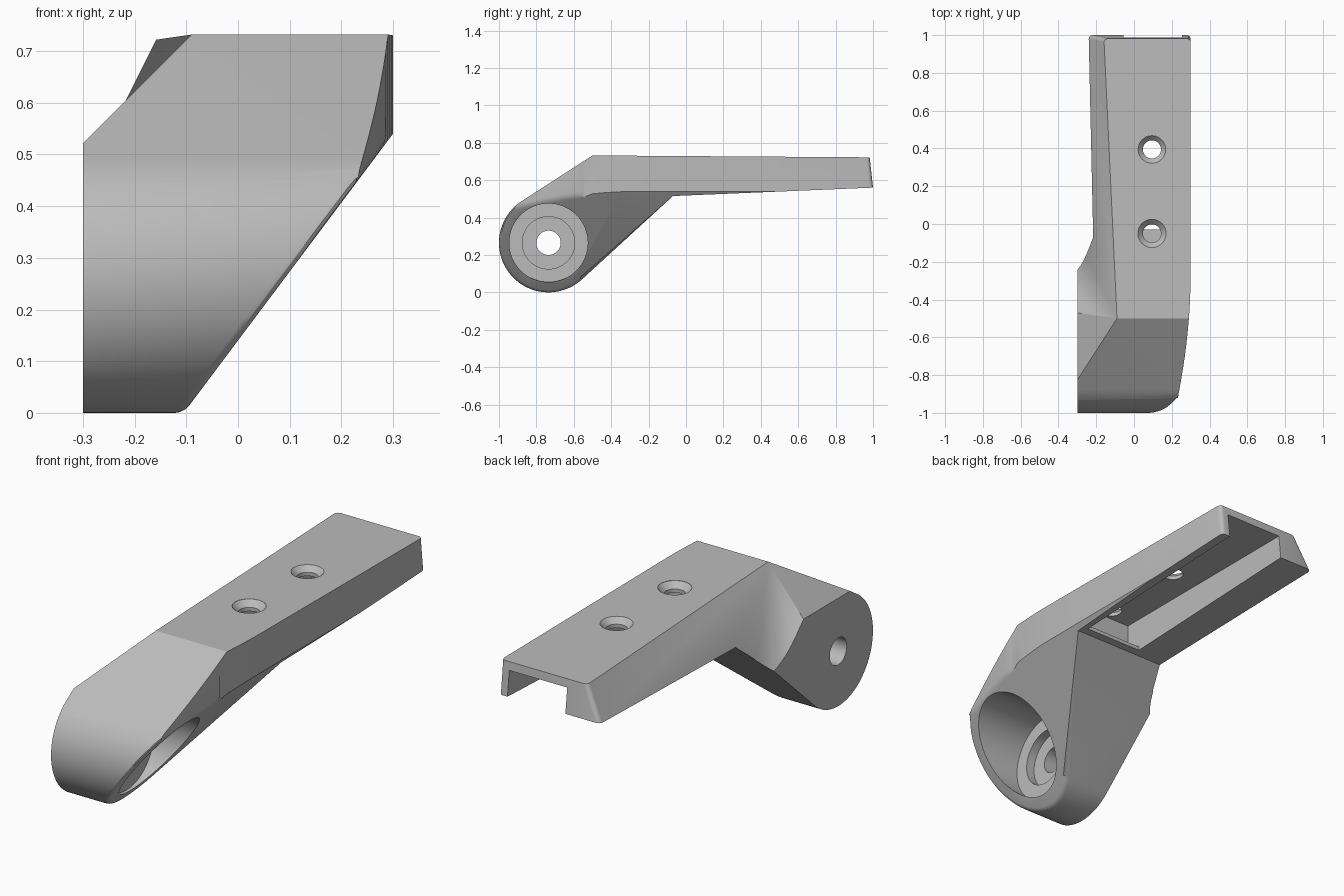
import bpy, bmesh, math
from mathutils import Vector, Matrix

if "Cube" in bpy.data.objects:
    bpy.data.objects.remove(bpy.data.objects["Cube"], do_unlink=True)

grey = bpy.data.materials.new("plain grey")
grey.use_nodes = True
grey.diffuse_color = (0.5, 0.5, 0.5, 1)
grey.node_tree.nodes["Principled BSDF"].inputs["Base Color"].default_value = (0.5, 0.5, 0.5, 1)


def make(name, bm):
    bmesh.ops.recalc_face_normals(bm, faces=bm.faces)
    mesh = bpy.data.meshes.new(name)
    bm.to_mesh(mesh)
    bm.free()
    mesh.materials.append(grey)
    obj = bpy.data.objects.new(name, mesh)
    bpy.context.collection.objects.link(obj)
    return obj


def prism(name, points, vector):
    bm = bmesh.new()
    face = bm.faces.new([bm.verts.new(p) for p in points])
    new = bmesh.ops.extrude_face_region(bm, geom=[face])["geom"]
    bmesh.ops.translate(bm, vec=vector, verts=[v for v in new if isinstance(v, bmesh.types.BMVert)])
    return make(name, bm)


def hull(name, points):
    bm = bmesh.new()
    for p in points:
        bm.verts.new(p)
    out = bmesh.ops.convex_hull(bm, input=bm.verts)
    bmesh.ops.delete(bm, geom=[v for v in out["geom_interior"] if isinstance(v, bmesh.types.BMVert)])
    return make(name, bm)


def box(name, low, high):
    return hull(name, [(x, y, z) for x in (low[0], high[0]) for y in (low[1], high[1]) for z in (low[2], high[2])])


def lathe(name, profile, origin, axis, steps=64):
    # Revolve (radius, distance) pairs around an axis
    bm = bmesh.new()
    turn = Vector((0, 0, 1)).rotation_difference(Vector(axis)).to_matrix().to_4x4()
    rings = [[bm.verts.new((r * math.cos(2 * math.pi * i / steps), r * math.sin(2 * math.pi * i / steps), d))
              for i in range(steps)] for r, d in profile]
    for a, b in zip(rings, rings[1:]):
        for i in range(steps):
            j = (i + 1) % steps
            bm.faces.new((a[i], a[j], b[j], b[i]))
    bm.faces.new(rings[0])
    bm.faces.new(rings[-1])
    bmesh.ops.transform(bm, matrix=Matrix.Translation(origin) @ turn, verts=bm.verts)
    return make(name, bm)


def combine(target, tool, operation="DIFFERENCE"):
    mod = target.modifiers.new("cut", "BOOLEAN")
    mod.operation, mod.solver, mod.object = operation, "EXACT", tool
    bpy.context.view_layer.objects.active = target
    bpy.ops.object.modifier_apply(modifier=mod.name)
    bpy.data.objects.remove(tool, do_unlink=True)


def edit(obj, action):
    bm = bmesh.new()
    bm.from_mesh(obj.data)
    action(bm)
    bmesh.ops.recalc_face_normals(bm, faces=bm.faces)
    bm.to_mesh(obj.data)
    bm.free()


# Side silhouette: round barrel with a tangent arm
cy, cz, radius = -0.735, 0.265, 0.265
start, end, steps = math.radians(122.6), math.radians(312.5), 48
side = [(cy + radius * math.cos(start + (end - start) * i / steps),
         cz + radius * math.sin(start + (end - start) * i / steps)) for i in range(steps + 1)]
side += [(-0.07, 0.515), (1, 0.56), (0.982, 0.722), (-0.5, 0.732)]
arm = prism("mount_arm", [(-0.3, y, z) for y, z in side], (0.7, 0, 0))

# Plan outline: gently curved side towards the barrel
curve = [(0.3 - 0.055 * (i / 12) ** 2, -0.25 - 0.6 * i / 12) for i in range(13)]
plan = [(-0.5, 1.2), (0.3, 1.2)] + curve + [(0.2, -1.1), (-0.5, -1.1)]
combine(arm, prism("plan_cutter", [(x, y, -0.2) for x, y in plan], (0, 0, 1.2)), "INTERSECT")


# Slanted barrel mouth with a softened rim
def slant(bm):
    normal = Vector((0.8, 0, -0.6))
    geom = bm.verts[:] + bm.edges[:] + bm.faces[:]
    cut = bmesh.ops.bisect_plane(bm, geom=geom, plane_co=(-0.105, 0, 0), plane_no=normal, clear_outer=True)
    rim = [e for e in cut["geom_cut"] if isinstance(e, bmesh.types.BMEdge)]
    bmesh.ops.contextual_create(bm, geom=rim)
    bmesh.ops.remove_doubles(bm, verts=bm.verts, dist=0.0005)
    rim = [e for e in bm.edges if all(abs((v.co - Vector((-0.105, 0, 0))).dot(normal)) < 0.001 for v in e.verts)
           and max(v.co.y for v in e.verts) < 0 and min(v.co.y for v in e.verts) < -0.56]
    bmesh.ops.bevel(bm, geom=rim, offset=0.016, offset_type="OFFSET", segments=3, profile=0.5, affect="EDGES")


edit(arm, slant)

# Leaning arm side, running into the barrel through a conical blend
apex = Vector((-0.09, -0.5, 0.732))
ridge, valley = Vector((-0.21, 0.03, -0.21)), Vector((-0.21, 0.22, -0.405))
top_edge, lean = Vector((-0.07, 1.5, -0.01)), Vector((-0.08, 0.02, -0.16))
a, c = ridge.lerp(valley, 0.3), valley + top_edge * 0.13
fan = [a.lerp(valley, t).lerp(valley.lerp(c, t), t) for t in [i / 8 for i in range(9)]]
points = [apex, apex + ridge * 2] + [apex + d * 2 for d in fan]
points += [apex + top_edge * 1.2, apex + top_edge * 1.2 + lean * 4]
points += [apex + Vector(d) for d in ((-0.6, 0, 0.6), (-1, 2, 1), (-1, 1, 0), (-1, 2, -0.8))]
combine(arm, hull("side_cutter", points))

# Flat bevel over the barrel shoulder
ends = [apex, apex + ridge * 2, apex + Vector((-0.5, 0.0, 0.5))]
shoulder = [p - Vector((0, 0.8, 0)) for p in ends]
combine(arm, hull("shoulder_cutter", ends + shoulder))


# Rounded upright corners at the free end
def round_corners(bm):
    corners = [e for e in bm.edges if all(v.co.y > 0.95 for v in e.verts)
               and abs(e.verts[0].co.z - e.verts[1].co.z) > 0.1]
    bmesh.ops.bevel(bm, geom=corners, offset=0.02, offset_type="OFFSET", segments=4, profile=0.5, affect="EDGES")


edit(arm, round_corners)

# Underside channel and the pocket behind its lip
combine(arm, box("channel_cutter", (-0.055, -0.03, 0.3), (0.255, 1.2, 0.682)))
combine(arm, box("pocket_cutter", (-0.055, -0.11, 0.535), (0.255, 0.1, 0.682)))

# Stepped bore through the barrel
bore = [(0.065, -0.5), (0.065, -0.125), (0.14, -0.125), (0.14, -0.08), (0.21, -0.08), (0.21, 0.6)]
combine(arm, lathe("bore_cutter", bore, (0, cy, cz), (1, 0, 0)))

# Countersunk screw holes
for y in (-0.05, 0.395):
    sink = [(0.048, -0.1), (0.048, -0.028), (0.075, 0), (0.075, 0.1)]
    combine(arm, lathe("screw_cutter", sink, (0.095, y, 0.728), (0, 0, 1), 40))

bpy.ops.object.select_all(action="DESELECT")
arm.select_set(True)
bpy.context.view_layer.objects.active = arm
bpy.ops.object.shade_smooth_by_angle(angle=math.radians(25))
